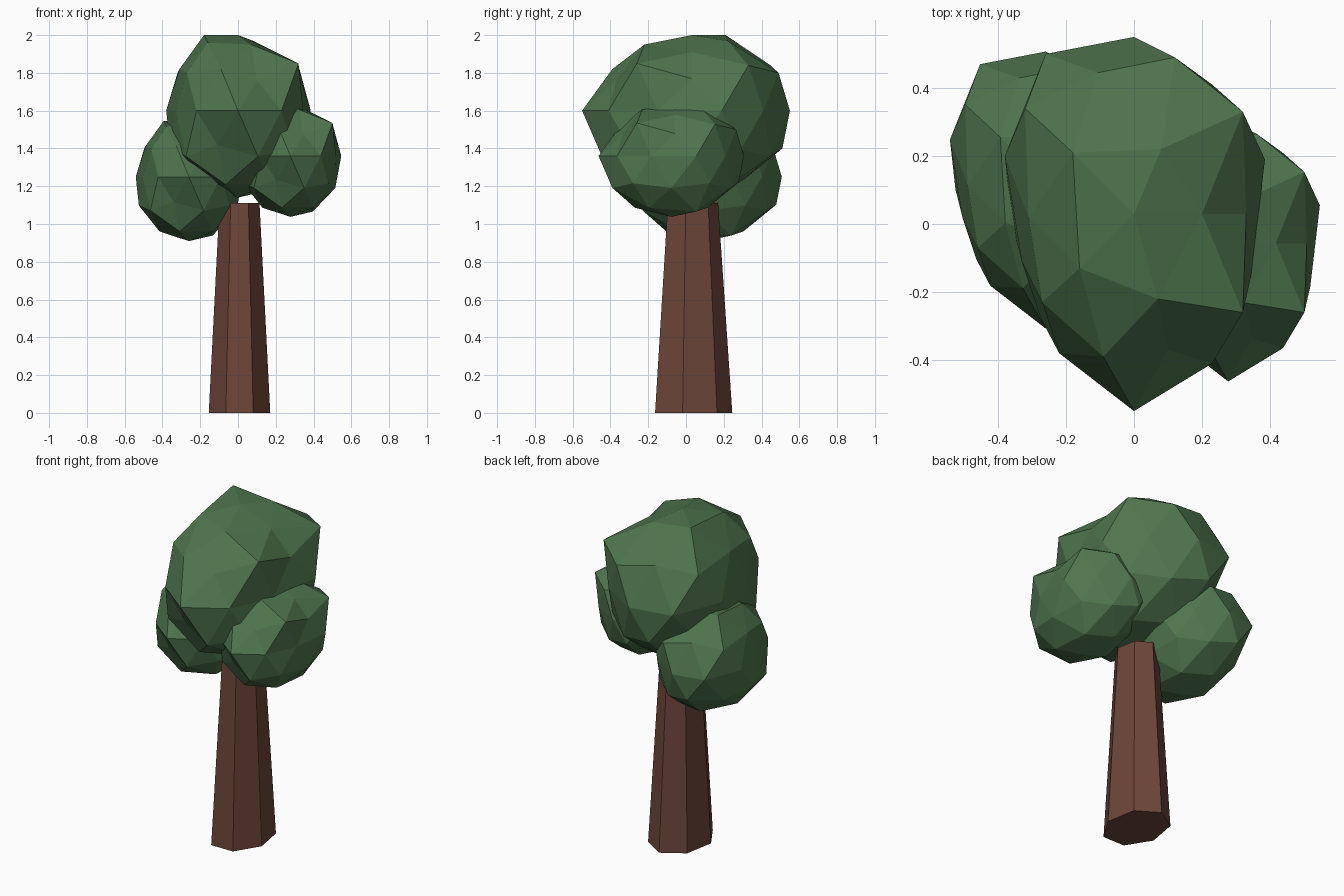
import bpy
import bmesh
from mathutils import Matrix, Vector

if "Cube" in bpy.data.objects:
    bpy.data.objects.remove(bpy.data.objects["Cube"])


def make_material(name, color):
    mat = bpy.data.materials.new(name)
    mat.diffuse_color = (*color, 1.0)
    mat.use_nodes = True
    mat.node_tree.nodes["Principled BSDF"].inputs["Base Color"].default_value = mat.diffuse_color
    return mat


def add_object(name, bm, mat):
    bmesh.ops.recalc_face_normals(bm, faces=bm.faces)
    mesh = bpy.data.meshes.new(name)
    bm.to_mesh(mesh)
    bm.free()
    mesh.materials.append(mat)
    obj = bpy.data.objects.new(name, mesh)
    bpy.context.collection.objects.link(obj)
    return obj


leaf_green = make_material("leaf green", (0.078, 0.178, 0.076))
bark_brown = make_material("bark brown", (0.150, 0.060, 0.040))

# Hand-shaped corners of the foliage: each pulls its nearest vertex
CORNERS = [
    # crown
    (0.00, 0.03, 0.40), (0.07, -0.22, 0.35), (-0.16, -0.13, 0.36),
    (-0.18, 0.21, 0.40), (0.08, 0.22, 0.37), (0.20, 0.03, 0.31),
    # shoulders, with a sunken front corner
    (0.32, -0.26, 0.25), (0.32, 0.33, 0.24), (-0.09, -0.39, 0.22),
    (0.10, -0.37, 0.16), (0.33, 0.03, 0.17), (0.12, 0.49, 0.20),
    (-0.32, 0.34, 0.20), (-0.27, -0.23, 0.20), (-0.31, 0.02, 0.22),
    # widest ring
    (0.23, 0.41, 0.0), (0.385, 0.19, 0.0), (0.345, -0.15, 0.0),
    (0.23, -0.41, 0.0), (-0.22, -0.38, 0.0), (-0.33, -0.11, 0.0),
    (-0.38, 0.20, 0.0), (-0.26, 0.50, 0.0),
    # underside
    (-0.11, -0.36, -0.18), (-0.11, 0.51, -0.20), (0.17, 0.19, -0.42),
]


def foliage(name, center, size):
    """Faceted leaf clump: a squashed icosphere with shifted corners."""
    bm = bmesh.new()
    bmesh.ops.create_icosphere(bm, subdivisions=2, radius=1.0)
    bmesh.ops.scale(bm, vec=(0.40, 0.55, 0.46), verts=bm.verts)
    start = [(v, v.co.copy()) for v in bm.verts]
    for corner in CORNERS:
        target = Vector(corner)
        vert = min(start, key=lambda s: (s[1] - target).length)[0]
        vert.co = target
    bmesh.ops.scale(bm, vec=(size, size, size), verts=bm.verts)
    bmesh.ops.translate(bm, vec=center, verts=bm.verts)
    return add_object(name, bm, leaf_green)


foliage("top_foliage", (0.0, 0.0, 1.60), 1.0)
foliage("left_foliage", (-0.26, 0.10, 1.25), 0.74)
foliage("right_foliage", (0.277, -0.078, 1.36), 0.70)

# Seven-sided tapered trunk
trunk = bmesh.new()
bmesh.ops.create_cone(trunk, cap_ends=True, segments=7, radius1=1.0,
                      radius2=0.65, depth=1.11,
                      matrix=Matrix.Translation((0, 0, 0.555)))
bmesh.ops.scale(trunk, vec=(0.167, 0.215, 1.0), verts=trunk.verts)
bmesh.ops.translate(trunk, vec=(0.008, 0.03, 0.0), verts=trunk.verts)
add_object("trunk", trunk, bark_brown)
